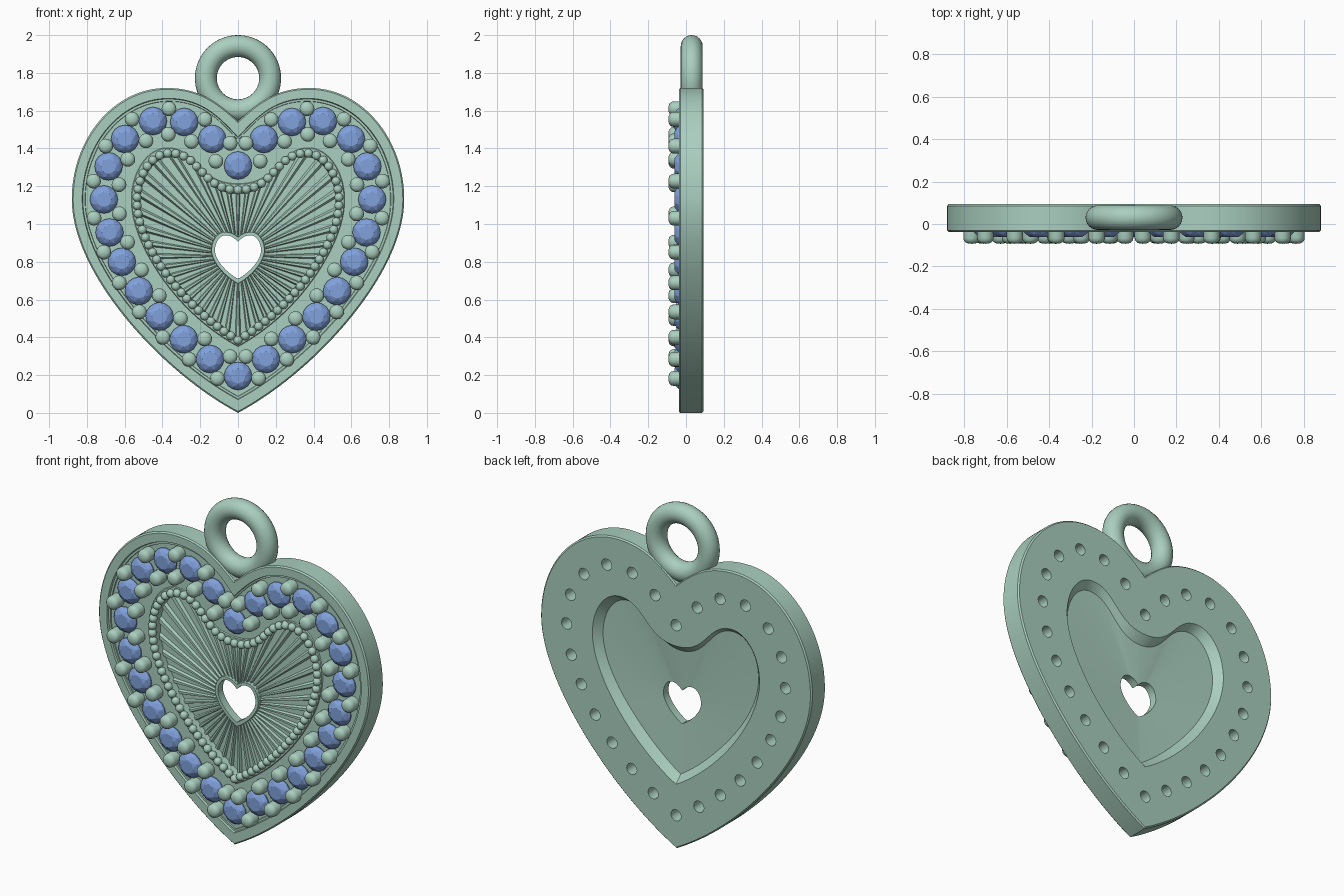
import bpy, bmesh, math
from mathutils import Vector

if "Cube" in bpy.data.objects:
    bpy.data.objects.remove(bpy.data.objects["Cube"])

CZ = 0.83          # height of the point that all rays start from
RAYS = 44
N = RAYS * 8


def material(name, color):
    m = bpy.data.materials.new(name)
    m.diffuse_color = color
    m.use_nodes = True
    m.node_tree.nodes["Principled BSDF"].inputs["Base Color"].default_value = m.diffuse_color
    return m


green = material("green_metal", (0.40, 0.62, 0.52, 1))
blue = material("blue_gem", (0.22, 0.36, 0.72, 1))


def heart(dip, lobe, side, tip, round_dip=False):
    """Right half of a heart outline, from the dip to the tip."""
    (lx, lz), (sx, sz) = lobe, side
    h1 = (0.55 * lx, dip) if round_dip else (0.3 * lx, dip + 0.6 * (lz - dip))
    segs = [((0, dip), h1, (0.55 * lx, lz), lobe),
            (lobe, (lx + 0.55 * (sx - lx), lz), (sx, sz + 0.55 * (lz - sz)), side),
            (side, (sx, sz - 0.34 * (sz - tip)), (0.48 * sx, tip + 0.2 * (sz - tip)), (0, tip))]
    pts = []
    for s in segs:
        a, b, c, d = [Vector(p) for p in s]
        for k in range(50):
            t = k / 50
            u = 1 - t
            pts.append(a * u**3 + b * 3 * u * u * t + c * 3 * u * t * t + d * t**3)
    return pts + [Vector((0, tip))]


def loop(curve, y, grow=0.0, pleat=0.0):
    """Sample a heart at even angles so that all loops can be bridged."""
    polar = [(math.atan2(p.x, p.y - CZ), (p - Vector((0, CZ))).length) for p in curve]
    out = []
    for i in range(N):
        a = 2 * math.pi * i / N
        phi = min(a, 2 * math.pi - a)
        r = polar[-1][1]
        for (a0, r0), (a1, r1) in zip(polar, polar[1:]):
            if a0 <= phi <= a1 and a1 > a0:
                r = r0 + (r1 - r0) * (phi - a0) / (a1 - a0)
                break
        r += grow
        rib = -pleat if i % 8 in (7, 0, 1) else pleat
        out.append((r * math.sin(a), y + rib, CZ + r * math.cos(a)))
    return out


def finish(bm, name, mat):
    bmesh.ops.recalc_face_normals(bm, faces=bm.faces)
    me = bpy.data.meshes.new(name)
    bm.to_mesh(me)
    bm.free()
    me.materials.append(mat)
    ob = bpy.data.objects.new(name, me)
    bpy.context.collection.objects.link(ob)
    return ob


def smooth(ob, angle=35):
    bpy.ops.object.select_all(action='DESELECT')
    ob.select_set(True)
    bpy.context.view_layer.objects.active = ob
    bpy.ops.object.shade_smooth_by_angle(angle=math.radians(angle))


def hull(bm, rings, x=0, z=0):
    """Convex solid from rings (radius, y, sides, turn) around the y axis."""
    vs = []
    for r, y, n, turn in rings:
        for k in range(n):
            a = 2 * math.pi * (k + turn) / n
            vs.append(bm.verts.new((x + r * math.cos(a), y, z + r * math.sin(a))))
    bmesh.ops.convex_hull(bm, input=vs)


def copies(ob, points):
    """Place the first object and linked copies of it at (x, z) points."""
    for k, (x, z) in enumerate(points):
        o = ob if k == 0 else ob.copy()
        if k:
            bpy.context.collection.objects.link(o)
        o.location = (x, 0, z)


# Heart outlines
outer = heart(1.545, (0.38, 1.72), (0.88, 1.13), 0.0)
rim = heart(1.46, (0.37, 1.665), (0.825, 1.13), 0.07)
pearl = heart(1.18, (0.36, 1.375), (0.535, 1.12), 0.385, True)
small_rim = heart(0.93, (0.07, 0.957), (0.14, 0.86), 0.685)
small = heart(0.905, (0.065, 0.94), (0.122, 0.86), 0.71)

# Body: rim, gem channel, pleated panel, heart hole and back pocket
BACK, FRONT, FLOOR = 0.093, -0.038, -0.02
loops = [loop(outer, BACK, -0.008), loop(outer, BACK - 0.008),
         loop(outer, FRONT + 0.008), loop(outer, FRONT, -0.008),
         loop(rim, FRONT), loop(rim, FLOOR - 0.006, -0.004),
         loop(rim, FLOOR - 0.006, -0.016), loop(rim, FLOOR, -0.018),
         loop(pearl, FLOOR, 0.034), loop(pearl, FLOOR - 0.006, 0.030),
         loop(pearl, FLOOR - 0.006, -0.016), loop(pearl, 0.012, -0.02, 0.007),
         loop(small_rim, 0.006, 0.002, 0.007), loop(small_rim, -0.012),
         loop(small, -0.012), loop(small, 0.035),
         loop(pearl, 0.048, -0.035), loop(pearl, BACK - 0.012, -0.004),
         loop(pearl, BACK, 0.008)]
bm = bmesh.new()
rows = [[bm.verts.new(p) for p in l] for l in loops]
for k, row in enumerate(rows):
    nxt = rows[(k + 1) % len(rows)]
    for i in range(N):
        j = (i + 1) % N
        bm.faces.new((row[i], row[j], nxt[j], nxt[i]))
body = finish(bm, "heart_body", green)

# Gem positions, right half mirrored to the left
half = [(0, 1.31), (0.137, 1.45), (0.285, 1.54), (0.45, 1.545), (0.598, 1.45),
        (0.685, 1.305), (0.71, 1.13), (0.68, 0.955), (0.615, 0.80), (0.525, 0.645),
        (0.415, 0.51), (0.287, 0.39), (0.148, 0.285), (0, 0.195)]
gems = half + [(-x, z) for x, z in half[1:-1]]

# Drilled holes behind the gems
bm = bmesh.new()
for x, z in gems:
    hull(bm, [(0.033, 0.0, 20, 0), (0.033, 0.13, 20, 0)], x, z)
cutter = finish(bm, "hole_cutter", green)
cutter.hide_render = True
mod = body.modifiers.new("holes", 'BOOLEAN')
mod.operation = 'DIFFERENCE'
mod.solver = 'EXACT'
mod.object = cutter
bpy.context.view_layer.objects.active = body
bpy.ops.object.modifier_apply(modifier=mod.name)
bpy.data.objects.remove(cutter)
smooth(body, 30)

# Faceted gems
bm = bmesh.new()
hull(bm, [(0.040, -0.062, 8, 0), (0.061, -0.050, 8, 0.5), (0.074, -0.032, 16, 0),
          (0.074, -0.026, 16, 0), (0.004, 0.012, 8, 0)])
copies(finish(bm, "gem", blue), gems)

# Prong studs: one on each side of every gap between gems
studs = []
for a, b in zip(half, half[1:]):
    a, b = Vector(a), Vector(b)
    d = (b - a).normalized()
    for s in (-0.068, 0.068):
        p = (a + b) / 2 + Vector((-d.y, d.x)) * s
        x = max(p.x, 0.042)
        studs += [(x, p.y), (-x, p.y)]
bm = bmesh.new()
hull(bm, [(0.039, -0.01, 20, 0), (0.039, -0.066, 20, 0), (0.036, -0.078, 20, 0),
          (0.028, -0.087, 20, 0), (0.015, -0.092, 20, 0), (0.001, -0.093, 4, 0)])
stud = finish(bm, "prong_stud", green)
smooth(stud, 50)
copies(stud, studs)

# Pearl border, evenly spaced along the inner heart
path = pearl + [Vector((-p.x, p.y)) for p in reversed(pearl[1:-1])] + [pearl[0]]
total = sum((q - p).length for p, q in zip(path, path[1:]))
COUNT = 78
beads, run = [], 0.0
for p, q in zip(path, path[1:]):
    step = (q - p).length
    while len(beads) < COUNT and len(beads) * total / COUNT <= run + step:
        t = (len(beads) * total / COUNT - run) / step
        beads.append(tuple(p.lerp(q, t)))
    run += step
bm = bmesh.new()
bmesh.ops.create_uvsphere(bm, u_segments=16, v_segments=10, radius=0.0235)
bmesh.ops.translate(bm, verts=bm.verts, vec=(0, -0.03, 0))
bead = finish(bm, "border_bead", green)
smooth(bead, 60)
copies(bead, beads)

# Hanging ring
bpy.ops.mesh.primitive_torus_add(location=(0, 0.03, 1.772), rotation=(math.pi / 2, 0, 0),
                                 major_radius=0.17, minor_radius=0.058,
                                 major_segments=64, minor_segments=24)
ring = bpy.context.object
ring.name = "hanging_ring"
ring.data.materials.append(green)
smooth(ring, 60)
